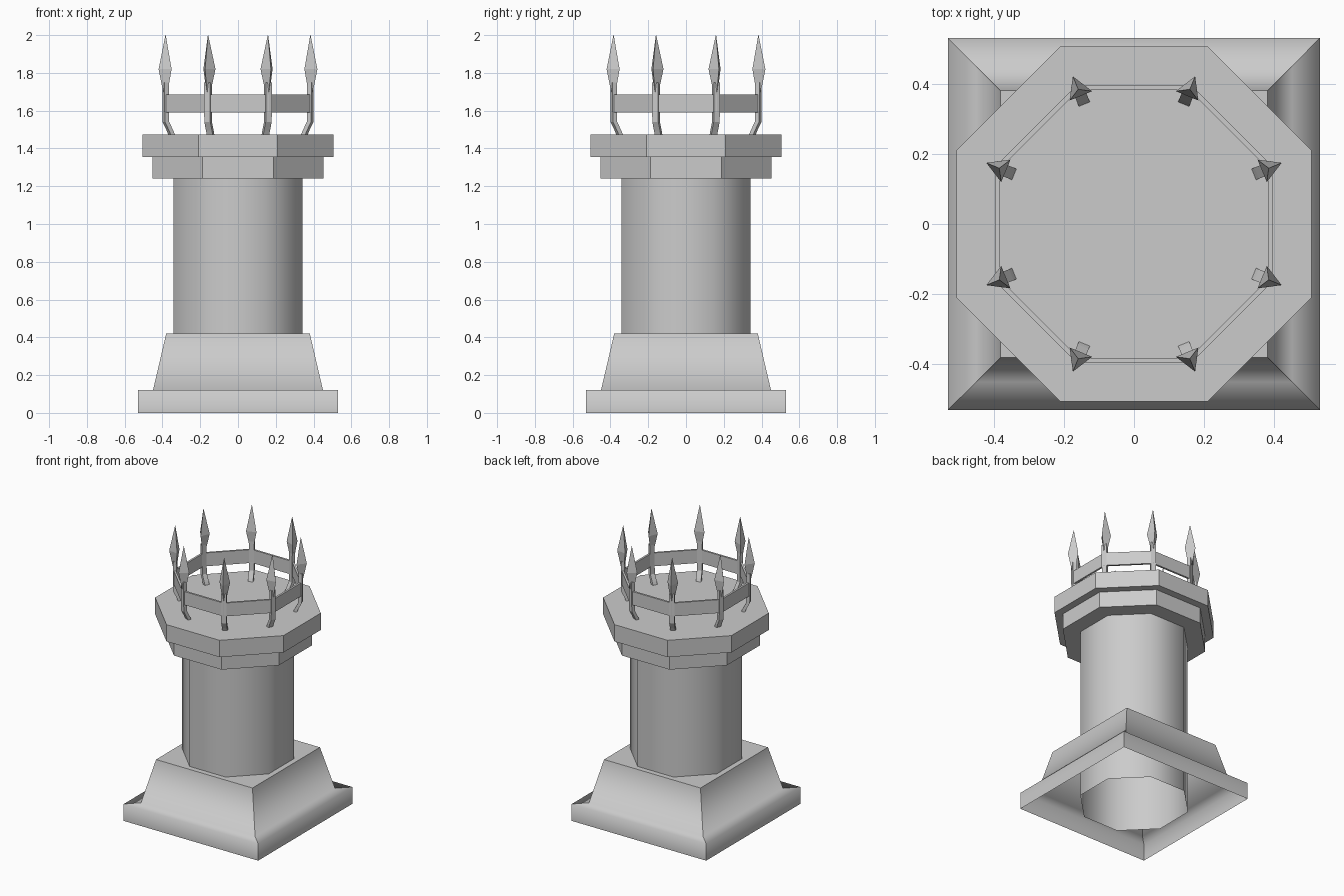
import bpy, bmesh, math
from mathutils import Vector

cube = bpy.data.objects.get("Cube")
if cube:
    bpy.data.objects.remove(cube, do_unlink=True)

stone = bpy.data.materials.new("pale_grey_stone")
stone.use_nodes = True
GREY = (0.6, 0.6, 0.6, 1)
stone.diffuse_color = GREY
stone.node_tree.nodes["Principled BSDF"].inputs["Base Color"].default_value = GREY


def loft(bm, rings, cap_start=True, cap_end=True, closed=False):
    """Skin a list of point rings with quads, optionally capping or looping them."""
    loops = [[bm.verts.new(p) for p in ring] for ring in rings]
    pairs = list(zip(loops, loops[1:]))
    if closed:
        pairs.append((loops[-1], loops[0]))
    for a, b in pairs:
        for i in range(len(a)):
            j = (i + 1) % len(a)
            bm.faces.new((a[i], a[j], b[j], b[i]))
    if cap_start and not closed:
        bm.faces.new(loops[0][::-1])
    if cap_end and not closed:
        bm.faces.new(loops[-1])


def polygon(sides, apothem, z):
    """Regular polygon with a flat side facing the front."""
    r = apothem / math.cos(math.pi / sides)
    angles = [(i + 0.5) * math.tau / sides for i in range(sides)]
    return [Vector((r * math.cos(a), r * math.sin(a), z)) for a in angles]


def make(name, bm):
    mesh = bpy.data.meshes.new(name)
    bm.to_mesh(mesh)
    bm.free()
    mesh.materials.append(stone)
    obj = bpy.data.objects.new(name, mesh)
    bpy.context.collection.objects.link(obj)
    return obj


def prism(name, sides, profile, **caps):
    bm = bmesh.new()
    loft(bm, [polygon(sides, a, z) for a, z in profile], **caps)
    return make(name, bm)


def smooth(obj, is_sharp):
    for face in obj.data.polygons:
        face.use_smooth = True
    verts = obj.data.vertices
    for edge in obj.data.edges:
        a, b = (verts[i].co for i in edge.vertices)
        edge.use_edge_sharp = is_sharp(a, b)


# Hollow square base: softened ledge, crisp corners and top
base = prism("square_base", 4, [(0.53, 0), (0.53, 0.12), (0.45, 0.12), (0.38, 0.42)],
             cap_start=False)
smooth(base, lambda a, b: abs(a.x - b.x) < 0.1 and abs(a.y - b.y) < 0.1
       or min(a.z, b.z) > 0.4)

# Open octagonal shaft running down through the base
shaft = prism("shaft", 8, [(0.342, 0), (0.342, 1.25)], cap_start=False, cap_end=False)
smooth(shaft, lambda a, b: False)

# Two stepped octagonal slabs at the head
prism("lower_cornice", 8, [(0.453, 1.24), (0.453, 1.355)])
prism("upper_cornice", 8, [(0.506, 1.355), (0.506, 1.475)])

# Flat octagonal band tying the spikes together
prism("crown_band", 8, [(0.395, 1.59), (0.395, 1.685), (0.381, 1.685), (0.381, 1.59)],
      closed=True)

# Spikes: a bent flat stem carrying a three-sided spearhead
STEM = [(0.38, 1.472), (0.39, 1.495), (0.413, 1.54), (0.415, 1.60), (0.415, 1.75)]
HEAD = [(0.014, 1.70), (0.04, 1.82), (0.001, 2.0)]
for n in range(8):
    angle = (n + 0.5) * math.tau / 8
    out = Vector((math.cos(angle), math.sin(angle), 0))
    side = Vector((-out.y, out.x, 0))
    up = Vector((0, 0, 1))

    bm = bmesh.new()
    loft(bm, [[out * (r + u * 0.012) + side * v * 0.017 + up * z
               for u, v in ((1, -1), (1, 1), (-1, 1), (-1, -1))] for r, z in STEM])
    make(f"spike_stem_{n + 1}", bm)

    bm = bmesh.new()
    corners = [i * math.tau / 3 for i in range(3)]
    loft(bm, [[out * (0.415 + r * math.cos(c)) + side * r * math.sin(c) + up * z
               for c in corners] for r, z in HEAD])
    make(f"spearhead_{n + 1}", bm)
